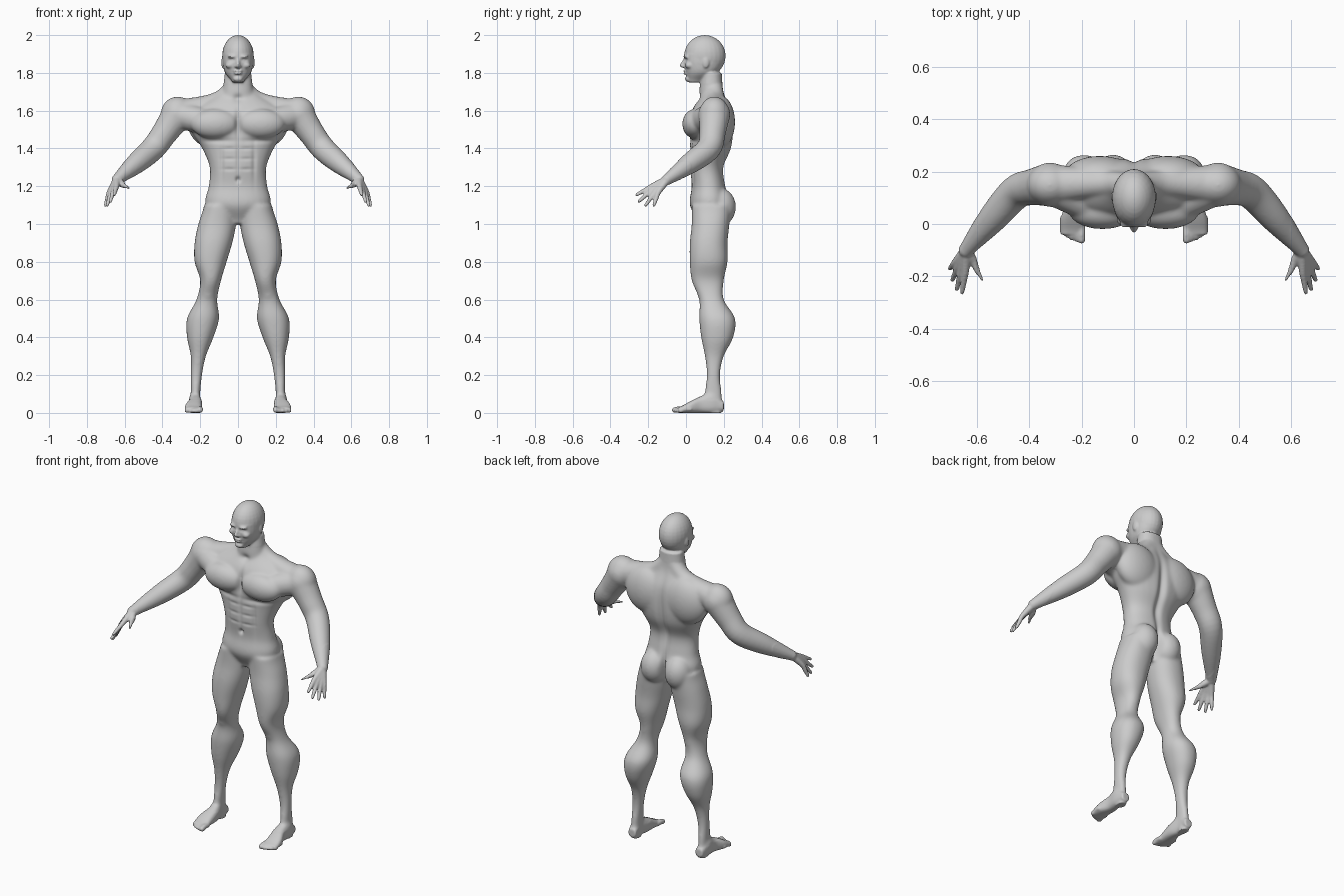
import bpy
import bmesh
import math
from mathutils import Vector, Matrix

cube = bpy.data.objects.get("Cube")
if cube:
    bpy.data.objects.remove(cube, do_unlink=True)

shape = bmesh.new()


def spline(rows, steps=5):
    """Smooth interpolation through evenly weighted rows of numbers."""
    rows = [Vector(row) for row in rows]
    smooth = []
    for index in range(len(rows) - 1):
        before = rows[max(index - 1, 0)]
        start, end = rows[index], rows[index + 1]
        after = rows[min(index + 2, len(rows) - 1)]
        leave, arrive = (end - before) / 2, (after - start) / 2
        for step in range(steps):
            t = step / steps
            ease = t * t * (3 - 2 * t)
            smooth.append(start.lerp(end, ease) + leave * t * (1 - t) ** 2 - arrive * t * t * (1 - t))
    return smooth + [rows[-1]]


def circle(sides):
    angles = [math.tau * side / sides for side in range(sides)]
    return [(math.cos(angle), math.sin(angle)) for angle in angles]


def skin(rings):
    """Bridge rings of points into a closed tube."""
    loops = [[shape.verts.new(point) for point in ring] for ring in rings]
    for low, high in zip(loops, loops[1:]):
        for side in range(len(low)):
            shape.faces.new((low[side - 1], low[side], high[side], high[side - 1]))
    shape.faces.new(loops[0])
    shape.faces.new(loops[-1])


def stack(rows, start, step, power=2.2, along_y=False):
    """Loft evenly spaced rounded sections, each given by its two ranges."""
    def rounded(low, high, wave):
        return (low + high) / 2 + (high - low) / 2 * math.copysign(abs(wave) ** (2 / power), wave)

    rings = []
    steps = 5
    for index, (left, right, near, far) in enumerate(spline(rows, steps)):
        place = start + step * index / steps
        ring = [(rounded(left, right, c), rounded(near, far, s)) for c, s in circle(28)]
        rings.append([(u, place, v) if along_y else (u, v, place) for u, v in ring])
    skin(rings)


def centred(rows, start, step):
    """Loft sections that are symmetric about the middle."""
    stack([(-half, half, front, back) for half, front, back in rows], start, step)


def ball(centre, size):
    matrix = Matrix.Translation(centre) @ Matrix.Diagonal((*size, 1))
    bmesh.ops.create_uvsphere(shape, u_segments=24, v_segments=16, radius=1, matrix=matrix)


def limb(rows):
    """Round tube through x, y, z, radius with rounded ends."""
    points = spline(rows)
    rings = []
    for index, (x, y, z, radius) in enumerate(points):
        after = points[min(index + 1, len(points) - 1)]
        before = points[max(index - 1, 0)]
        turn = (after - before).to_3d().to_track_quat('Z', 'Y')
        rings.append([Vector((x, y, z)) + turn @ Vector((c, s, 0)) * radius for c, s in circle(16)])
    skin(rings)
    for end in (points[0], points[-1]):
        ball(end.to_3d(), [end.w] * 3)


# Leg, from hip to sole
stack([(.01, .18, .03, .24), (.01, .21, .03, .23), (.03, .23, .02, .22), (.06, .23, .02, .22),
       (.09, .2, .03, .2), (.11, .22, .07, .2), (.1, .27, .07, .26), (.13, .27, .08, .25),
       (.17, .25, .1, .2), (.19, .25, .11, .18), (.2, .25, .1, .19), (.2, .25, .12, .19)], 1.1, -.1)
kneecap = Vector((.16, .09, .63))
ball(kneecap, (.03, .03, .04))

# Foot, from heel to ball, and toes
stack([(.2, .25, .01, .06), (.2, .26, 0, .11), (.19, .26, 0, .09),
       (.19, .28, 0, .06), (.19, .28, 0, .03)], .2, -.06, 2.6, True)
for toe in range(5):
    radius = .011 if toe else .015
    x = .2 + toe * .018
    tip = toe * toe * .002 - .06
    limb([(x, tip + .05, .02, radius), (x, tip + .02, .02, radius), (x, tip, radius, radius)])

# Buttock, chest, shoulder blade and shoulder muscles
shoulder = Vector((.32, .15, 1.58))
chest = Vector((.12, .05, 1.53))
ball((.08, .18, 1.09), (.08, .085, .1))
ball(chest, (.13, .07, .08))
ball((.13, .18, 1.54), (.14, .08, .14))
ball(shoulder, (.09, .08, .095))
limb([(.03, .15, 1.72, .045), (.09, .155, 1.66, .05), (.18, .155, 1.62, .06), (*shoulder, .08)])
limb([(*chest, .06), (*chest.lerp(shoulder, .5), .07), (*shoulder, .075)])

# Arm
wrist = Vector((.64, -.1, 1.235))
limb([(*shoulder, .085), (.39, .14, 1.48, .07), (.45, .12, 1.4, .066),
      (.54, .02, 1.32, .056), (*wrist, .029)])

# Fingers fan out from the wrist, the middle ones reaching further, and form the palm
first_knuckle, last_knuckle = Vector((.643, -.18, 1.2)), Vector((.68, -.145, 1.17))
first_tip, last_tip = Vector((.655, -.26, 1.155)), Vector((.702, -.17, 1.1))
for finger in range(4):
    across = finger / 3
    knuckle = first_knuckle.lerp(last_knuckle, across)
    tip = first_tip.lerp(last_tip, across)
    tip += (tip - knuckle) * math.sin(math.pi * across) * .35
    limb([(*wrist, .022), (*knuckle, .0145), (*knuckle.lerp(tip, .5), .012), (*tip, .009)])
limb([(*wrist, .022), (.613, -.14, 1.21, .017), (.595, -.18, 1.2, .012), (.578, -.215, 1.19, .009)])

# Ear, cheekbone and brow
ball((.08, .105, 1.855), (.009, .018, .03))
ball((.043, .02, 1.84), (.024, .026, .018))
ball((.03, .003, 1.886), (.026, .018, .008))

# Mirror the paired parts to the other side
copied = bmesh.ops.duplicate(shape, geom=shape.verts[:] + shape.edges[:] + shape.faces[:])["geom"]
other_side = [item for item in copied if isinstance(item, bmesh.types.BMVert)]
bmesh.ops.scale(shape, vec=(-1, 1, 1), verts=other_side)

# Torso, neck, jaw and skull
centred([(.06, .07, .18), (.17, .02, .23), (.155, .03, .21), (.15, .02, .2),
         (.19, .02, .24), (.25, .02, .25), (.25, .03, .24), (.1, .09, .2)], 1, .1)
centred([(.1, .07, .23), (.083, .07, .2), (.07, .08, .19)], 1.6, .1)
centred([(.03, .01, .09), (.068, 0, .165), (.08, -.01, .195), (.08, -.01, .2)], 1.75, .05)
ball((0, .1, 1.89), (.084, .11, .11))

# Nose, lips and chin
limb([(0, 0, 1.88, .008), (0, -.024, 1.84, .01)])
ball((0, -.012, 1.835), (.019, .014, .009))
for lip in (1.809, 1.797):
    ball((0, -.003, lip), (.023, .013, .006))
ball((0, .01, 1.768), (.025, .016, .015))

bmesh.ops.recalc_face_normals(shape, faces=shape.faces[:])
mesh = bpy.data.meshes.new("body")
shape.to_mesh(mesh)
shape.free()
body = bpy.data.objects.new("body", mesh)
bpy.context.collection.objects.link(body)

# Fuse the parts into one skin
fuse = body.modifiers.new("fuse", 'REMESH')
fuse.mode = 'VOXEL'
fuse.voxel_size = .0056
bpy.context.view_layer.update()
fused = bpy.data.meshes.new_from_object(body.evaluated_get(bpy.context.evaluated_depsgraph_get()))
body.modifiers.clear()
body.data = fused

# Relax the skin, the large forms more than the head, hands and feet
surface = bmesh.new()
surface.from_mesh(fused)
large = [vert for vert in surface.verts if .07 < vert.co.z < 1.74 and abs(vert.co.x) < .6]
for verts, turns in ((surface.verts[:], 2), (large, 16)):
    for turn in range(turns):
        bmesh.ops.smooth_vert(surface, verts=verts, factor=.5,
                              use_axis_x=True, use_axis_y=True, use_axis_z=True)
surface.normal_update()


def groove(x, z, wide, tall, depth, facing=-1):
    """Soft dent in the front or back, the same on both sides."""
    for vert in surface.verts:
        up = (vert.co.z - z) / tall
        if abs(up) < 2.5 and vert.normal.y * facing > 0:
            out = (abs(vert.co.x) - x) / wide
            vert.co.y -= facing * depth * math.exp(-up * up - out * out)


# Breastbone, belly line, navel, lower chest edge, abdomen and collar
groove(0, 1.53, .014, .07, .014)
groove(0, 1.35, .01, .1, .006)
groove(0, 1.235, .012, .014, .014)
groove(.1, 1.44, .08, .014, .007)
groove(.085, 1.33, .012, .1, .006)
for crease in (1.29, 1.345, 1.4):
    groove(.045, crease, .035, .009, .004)
groove(0, 1.665, .025, .02, .012)
# Spine and buttock cleft
groove(0, 1.4, .022, .2, .02, 1)
groove(0, 1.08, .014, .08, .04, 1)
# Eye sockets, eyeballs and mouth line
groove(.031, 1.868, .016, .009, .011)
groove(.031, 1.867, .009, .005, -.005)
groove(0, 1.803, .022, .003, .005)

surface.to_mesh(fused)
surface.free()
fused.polygons.foreach_set("use_smooth", [True] * len(fused.polygons))

# Colour
skin_grey = bpy.data.materials.new("skin grey")
skin_grey.use_nodes = True
skin_grey.diffuse_color = (.6, .6, .6, 1)
skin_grey.node_tree.nodes["Principled BSDF"].inputs["Base Color"].default_value = skin_grey.diffuse_color
fused.materials.clear()
fused.materials.append(skin_grey)
